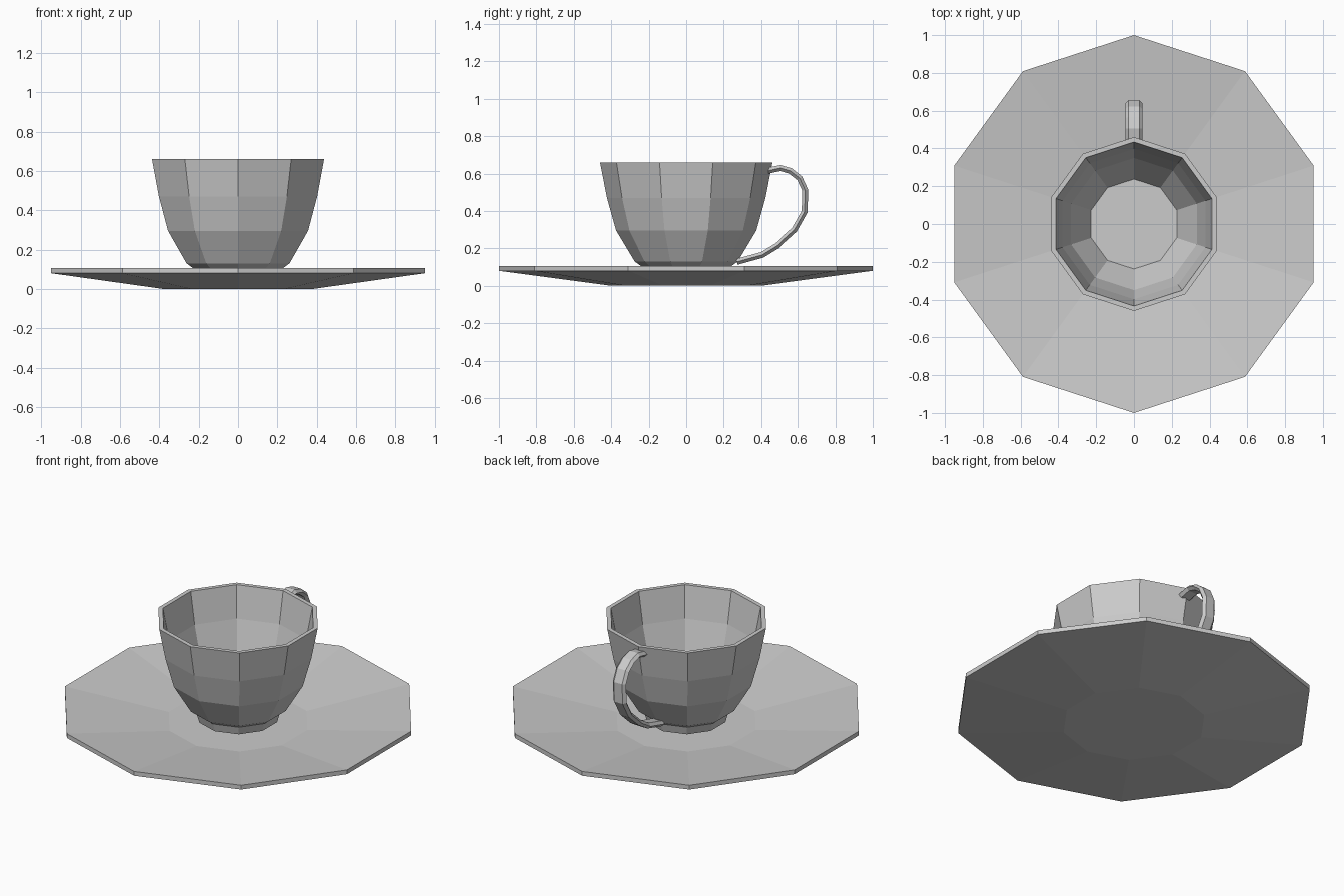
import bpy, bmesh
from math import cos, sin, pi
from mathutils import Vector

if "Cube" in bpy.data.objects:
    bpy.data.objects.remove(bpy.data.objects["Cube"])

SIDES = 10


def finish(name, bm):
    bmesh.ops.recalc_face_normals(bm, faces=bm.faces)
    mesh = bpy.data.meshes.new(name)
    bm.to_mesh(mesh)
    bm.free()
    obj = bpy.data.objects.new(name, mesh)
    bpy.context.collection.objects.link(obj)
    return obj


def skin(name, rings):
    """Join successive closed rings with quads and cap both ends."""
    bm = bmesh.new()
    loops = [[bm.verts.new(p) for p in ring] for ring in rings]
    n = len(loops[0])
    for a, b in zip(loops, loops[1:]):
        for i in range(n):
            j = (i + 1) % n
            bm.faces.new((a[i], a[j], b[j], b[i]))
    bm.faces.new(loops[0])
    bm.faces.new(loops[-1])
    return finish(name, bm)


def lathe(name, profile):
    angles = [pi / 2 + 2 * pi * i / SIDES for i in range(SIDES)]
    return skin(name, [[(r * cos(a), r * sin(a), z) for a in angles]
                       for r, z in profile])


# Saucer: flat base, sloping rim, shallow dish
lathe("saucer", [(0.40, 0), (1, 0.08), (1, 0.106), (0.40, 0.032)])

# Cup: foot, outer wall, lip, inner wall, floor
lathe("cup", [(0.225, 0.055), (0.24, 0.105), (0.275, 0.13), (0.374, 0.295),
              (0.423, 0.47), (0.46, 0.66), (0.434, 0.66), (0.398, 0.47),
              (0.35, 0.30), (0.238, 0.13)])

# Handle: hexagonal strap swept along a curve in the y-z plane
path = [(0.435, 0.615), (0.505, 0.63), (0.56, 0.614), (0.61, 0.575),
        (0.64, 0.51), (0.636, 0.395), (0.582, 0.30), (0.487, 0.215),
        (0.405, 0.165), (0.27, 0.128)]
section = [(-0.044, 0), (-0.028, 0.016), (0.028, 0.016),
           (0.044, 0), (0.028, -0.016), (-0.028, -0.016)]
points = [Vector((0, y, z)) for y, z in path]
rings = []
for i, p in enumerate(points):
    tangent = (points[min(i + 1, len(points) - 1)] - points[max(i - 1, 0)]).normalized()
    outward = Vector((0, -tangent.z, tangent.y))
    rings.append([p + Vector((x, 0, 0)) + outward * t for x, t in section])
skin("handle", rings)
